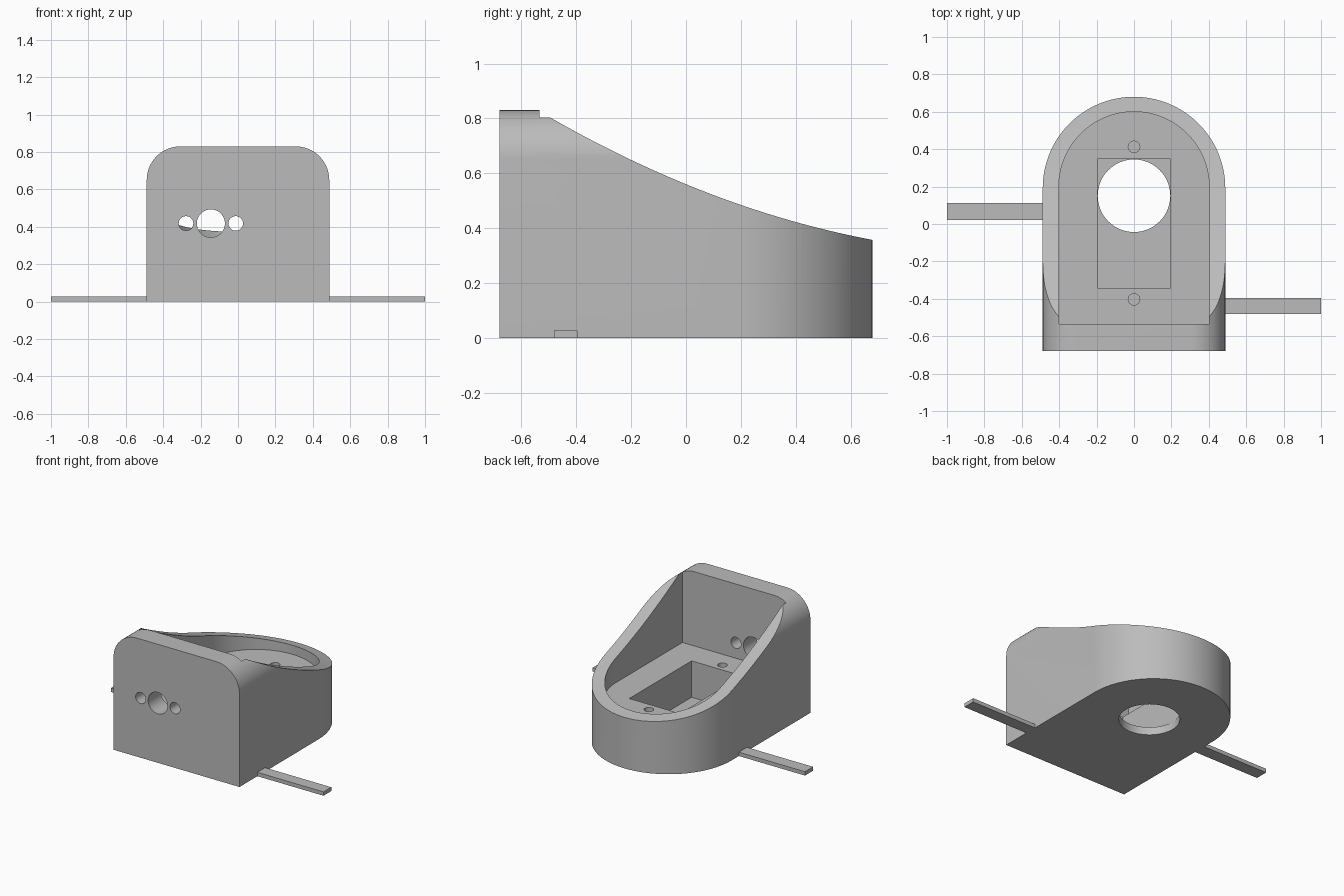
import bpy, bmesh, math
from mathutils import Vector

if "Cube" in bpy.data.objects:
    bpy.data.objects.remove(bpy.data.objects["Cube"])

gray = bpy.data.materials.new("plain gray")
gray.diffuse_color = (0.5, 0.5, 0.5, 1)
gray.use_nodes = True
gray.node_tree.nodes["Principled BSDF"].inputs["Base Color"].default_value = gray.diffuse_color


def prism(name, outline, axis, lo, hi):
    """Extrude a 2D outline along an axis: x uses (y, z), y uses (x, z), z uses (x, y)."""
    place = {"x": lambda a, b, d: (d, a, b),
             "y": lambda a, b, d: (a, d, b),
             "z": lambda a, b, d: (a, b, d)}[axis]
    step = Vector(place(0, 0, hi - lo))
    bm = bmesh.new()
    face = bm.faces.new([bm.verts.new(place(a, b, lo)) for a, b in outline])
    top = bmesh.ops.extrude_face_region(bm, geom=[face])["geom"]
    bmesh.ops.translate(bm, vec=step, verts=[v for v in top if isinstance(v, bmesh.types.BMVert)])
    bmesh.ops.recalc_face_normals(bm, faces=bm.faces)
    mesh = bpy.data.meshes.new(name)
    bm.to_mesh(mesh)
    bm.free()
    mesh.materials.append(gray)
    obj = bpy.data.objects.new(name, mesh)
    bpy.context.collection.objects.link(obj)
    return obj


def arc(cx, cy, r, start, end, n):
    angles = [math.radians(start + (end - start) * i / n) for i in range(n + 1)]
    return [(cx + r * math.cos(a), cy + r * math.sin(a)) for a in angles]


def circle(cx, cy, r, n=48):
    return arc(cx, cy, r, 0, 360, n)[:-1]


def rect(x0, x1, y0, y1):
    return [(x0, y0), (x1, y0), (x1, y1), (x0, y1)]


def arch(half, front, centre):
    """Straight front edge, round back."""
    return [(-half, front), (half, front)] + arc(0, centre, half, 0, 180, 64)


def combine(body, tool, operation):
    """Apply a boolean and discard the tool."""
    mod = body.modifiers.new("cut", "BOOLEAN")
    mod.operation, mod.solver, mod.object = operation, "EXACT", tool
    bpy.context.view_layer.objects.active = body
    bpy.ops.object.modifier_apply(modifier=mod.name)
    bpy.data.objects.remove(tool)


# Housing: plan arch, rounded front outline and sloping side profile
housing = prism("housing", arch(0.488, -0.68, 0.192), "z", 0, 0.83)
front = ([(-0.488, -0.1), (0.488, -0.1)] + arc(0.308, 0.65, 0.18, 0, 90, 16)
         + arc(-0.308, 0.65, 0.18, 90, 180, 16))
combine(housing, prism("front_outline", front, "y", -1, 1), "INTERSECT")
wall_back = -0.535
ys = [wall_back + (0.8 - wall_back) * i / 32 for i in range(33)]
slope = [(y, 0.56 - 0.41 * y + 0.164 * y * y) for y in ys]
combine(housing, prism("slope_cutter", slope + [(0.8, 1), (wall_back, 1)], "x", -1, 1), "DIFFERENCE")

# Open tray, lower pocket and round opening through the base
FLOOR, BASE = 0.31, 0.055
combine(housing, prism("tray_cutter", arch(0.402, wall_back, 0.198), "z", FLOOR, 1), "DIFFERENCE")
combine(housing, prism("pocket_cutter", rect(-0.196, 0.196, -0.342, 0.348), "z", BASE, 0.5), "DIFFERENCE")
combine(housing, prism("opening_cutter", circle(0, 0.151, 0.194, 64), "z", -0.1, 0.2), "DIFFERENCE")

# Screw holes in the tray floor
for y in (-0.403, 0.412):
    combine(housing, prism("screw_cutter", circle(0, y, 0.031, 24), "z", 0.15, 0.5), "DIFFERENCE")

# Holes through the front wall
for x, r in ((-0.278, 0.039), (-0.145, 0.075), (-0.012, 0.039)):
    combine(housing, prism("wall_cutter", circle(x, 0.418, r), "y", -0.8, -0.45), "DIFFERENCE")

bpy.ops.object.select_all(action="DESELECT")
housing.select_set(True)
bpy.context.view_layer.objects.active = housing
bpy.ops.object.shade_smooth_by_angle(angle=math.radians(30))

# Flat side tabs
prism("left_tab", rect(-1, -0.487, 0.022, 0.112), "z", 0, 0.027)
prism("right_tab", rect(0.487, 1, -0.482, -0.396), "z", 0, 0.027)
